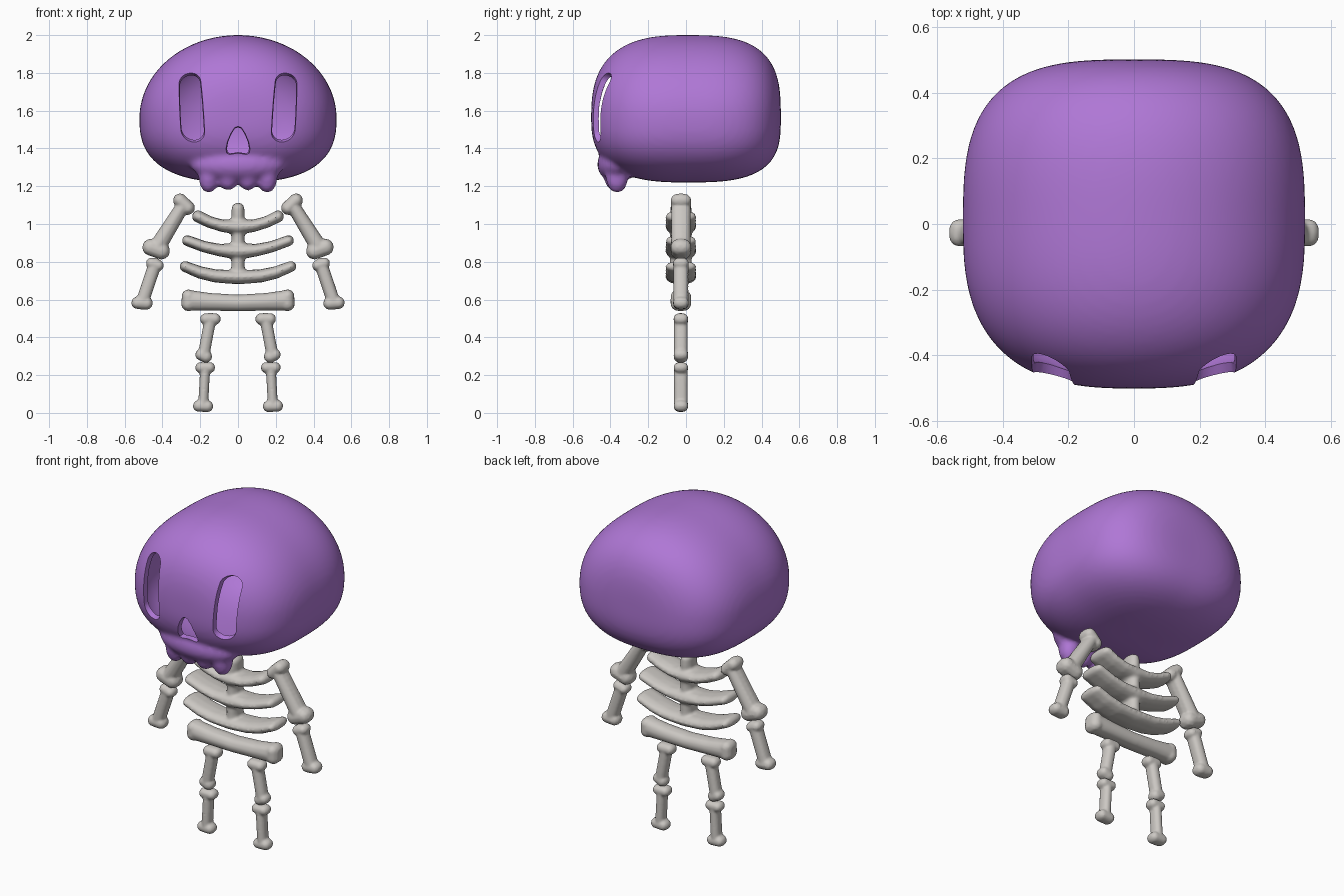
import bpy, bmesh, math

if "Cube" in bpy.data.objects:
    bpy.data.objects.remove(bpy.data.objects["Cube"])

def material(name, rgb):
    m = bpy.data.materials.new(name)
    m.diffuse_color = (*rgb, 1)
    m.use_nodes = True
    m.node_tree.nodes["Principled BSDF"].inputs["Base Color"].default_value = m.diffuse_color
    return m

PURPLE = material("purple", (0.43, 0.185, 0.67))
BONE = material("bone_grey", (0.60, 0.575, 0.545))
YC = -0.027  # depth centre of the body


def to_object(name, bm, mat):
    bmesh.ops.recalc_face_normals(bm, faces=bm.faces[:])
    me = bpy.data.meshes.new(name)
    bm.to_mesh(me)
    bm.free()
    me.materials.append(mat)
    ob = bpy.data.objects.new(name, me)
    bpy.context.collection.objects.link(ob)
    return ob


def fuse(ob, voxel, smooth):
    r = ob.modifiers.new("fuse", 'REMESH')
    r.mode = 'VOXEL'
    r.voxel_size = voxel
    s = ob.modifiers.new("smooth", 'SMOOTH')
    s.factor = 0.5
    s.iterations = smooth


def finish(ob):
    bpy.ops.object.select_all(action='DESELECT')
    ob.select_set(True)
    bpy.context.view_layer.objects.active = ob
    bpy.ops.object.convert(target='MESH')
    bpy.ops.object.shade_smooth_by_angle(angle=math.radians(40))


def blob(bm, centre, radii, squash=1.0, sub=2):
    # ellipsoid; squash < 1 flattens its front and back
    for v in bmesh.ops.create_icosphere(bm, subdivisions=sub, radius=1)['verts']:
        y = math.copysign(abs(v.co.y) ** squash, v.co.y)
        v.co = (centre[0] + v.co.x * radii[0], centre[1] + y * radii[1],
                centre[2] + v.co.z * radii[2])


def chain(bm, pts, depth, sx=1):
    # row of overlapping blobs through (x, z, radius) points
    for a, b in zip(pts, pts[1:]):
        n = max(1, int(math.dist(a[:2], b[:2]) / 0.012))
        for i in range(n + 1):
            x, z, r = (p + (q - p) * i / n for p, q in zip(a, b))
            blob(bm, (sx * x, YC, z), (r, depth, r), 0.75)


def limb_bone(name, top, bottom, shaft, depth, sx):
    # shaft with two knobs at each end
    bm = bmesh.new()
    for ends in (top, bottom):
        chain(bm, ends, depth, sx)
    mid = [[(p[i] + q[i]) / 2 for i in (0, 1)] for p, q in (top, bottom)]
    chain(bm, [(*mid[0], shaft[0]), (*mid[1], shaft[1])], depth * 0.95, sx)
    ob = to_object(name, bm, BONE)
    fuse(ob, 0.007, 4)
    finish(ob)


# arms and legs
LIMBS = {
    "upper_arm": ([(.307, 1.125, .038), (.265, 1.085, .038)],
                  [(.462, .877, .046), (.405, .857, .046)], (.036, .046), .056),
    "lower_arm": ([(.458, .793, .030), (.421, .78, .030)],
                  [(.532, .583, .034), (.485, .58, .035)], (.036, .036), .043),
    "upper_leg": ([(.17, .497, .032), (.122, .497, .032)],
                  [(.195, .308, .032), (.170, .298, .034)], (.033, .033), .04),
    "lower_leg": ([(.197, .24, .030), (.150, .24, .030)],
                  [(.208, .037, .032), (.162, .035, .032)], (.028, .028), .04),
}
for part, (top, bottom, shaft, depth) in LIMBS.items():
    for side, sx in (("left", -1), ("right", 1)):
        limb_bone(side + "_" + part, top, bottom, shaft, depth, sx)

# rib cage with spine
bm = bmesh.new()
chain(bm, [(0, 1.078, .036), (0, .73, .038)], .06)
RIBS = [
    [(0, .985, .042), (.08, .99, .034), (.15, 1.01, .032), (.212, 1.04, .033)],
    [(0, .855, .045), (.10, .862, .034), (.18, .88, .031), (.268, .912, .030)],
    [(0, .718, .038), (.12, .725, .036), (.20, .743, .034), (.28, .775, .030)],
]
for rib in RIBS:
    for sx in (-1, 1):
        chain(bm, rib, .083, sx)
ribs = to_object("rib_cage", bm, BONE)
fuse(ribs, 0.009, 4)
finish(ribs)

# pelvis
bm = bmesh.new()
for sx in (-1, 1):
    chain(bm, [(0, .582, .045), (.15, .588, .048), (.245, .595, .055)], .056, sx)
    chain(bm, [(.262, .617, .038), (.262, .577, .040)], .056, sx)
pelvis = to_object("pelvis", bm, BONE)
fuse(pelvis, 0.008, 4)
finish(pelvis)


def skull_form(bm, inset, sub):
    # rounded block: elliptical from the front, boxy from the side and top
    for v in bmesh.ops.create_icosphere(bm, subdivisions=sub, radius=1)['verts']:
        up = v.co.z > 0
        p = 2.0 if up else 2.6
        n = 2.7 if v.co.y < 0 else 3.1
        x = abs(v.co.x) / (0.522 - inset)
        y = abs(v.co.y) / (0.502 - inset)
        z = abs(v.co.z) / ((0.44 if up else 0.34) - inset)
        f = ((x ** p + z ** p) ** (n / p) + y ** n) ** (1 / n)
        v.co = v.co / f
        v.co.z += 1.56


def plug(name, outline, cx, cz, back):
    # tapered prism used to cut an opening in the face
    bm = bmesh.new()
    rings = [[bm.verts.new((cx + x * s, y, cz + z * s)) for x, z in outline]
             for y, s in ((-0.6, 1.25), (-0.34, back))]
    bm.faces.new(rings[0])
    bm.faces.new(rings[1])
    n = len(outline)
    for i in range(n):
        j = (i + 1) % n
        bm.faces.new((rings[0][i], rings[0][j], rings[1][j], rings[1][i]))
    return to_object(name, bm, PURPLE)


# skull with jaw and four teeth
bm = bmesh.new()
skull_form(bm, 0, 5)
blob(bm, (0, -.365, 1.315), (.25, .105, .095), 1, 4)
for sx in (-1, 1):
    blob(bm, (sx * .155, -.365, 1.25), (.055, .06, .088), 1, 3)
    blob(bm, (sx * .052, -.375, 1.25), (.056, .06, .075), 1, 3)
skull = to_object("skull", bm, PURPLE)
fuse(skull, 0.014, 8)

# hollow inside, eye sockets and nose
bm = bmesh.new()
skull_form(bm, 0.026, 4)
cutters = [to_object("skull_cavity", bm, PURPLE)]
for sx in (-1, 1):
    slot = []
    for i in range(32):
        a = 2 * math.pi * (i + .5) / 32
        z = .064 * math.sin(a) + math.copysign(.136, math.sin(a))
        slot.append((sx * (.064 * math.cos(a) + .06 * z), z))
    cutters.append(plug("eye_cutter", slot, sx * .25, 1.628, .72))
half = [(.018, .075), (.038, .045), (.058, 0), (.068, -.04), (.066, -.066), (.05, -.074)]
nose = [(0, .082)] + half + [(0, -.066)] + [(-x, z) for x, z in reversed(half)]
cutters.append(plug("nose_cutter", nose, 0, 1.435, .6))

for c in cutters:
    c.hide_render = True
    b = skull.modifiers.new("cut", 'BOOLEAN')
    b.operation = 'DIFFERENCE'
    b.solver = 'EXACT'
    b.object = c
finish(skull)
for c in cutters:
    bpy.data.objects.remove(c, do_unlink=True)
